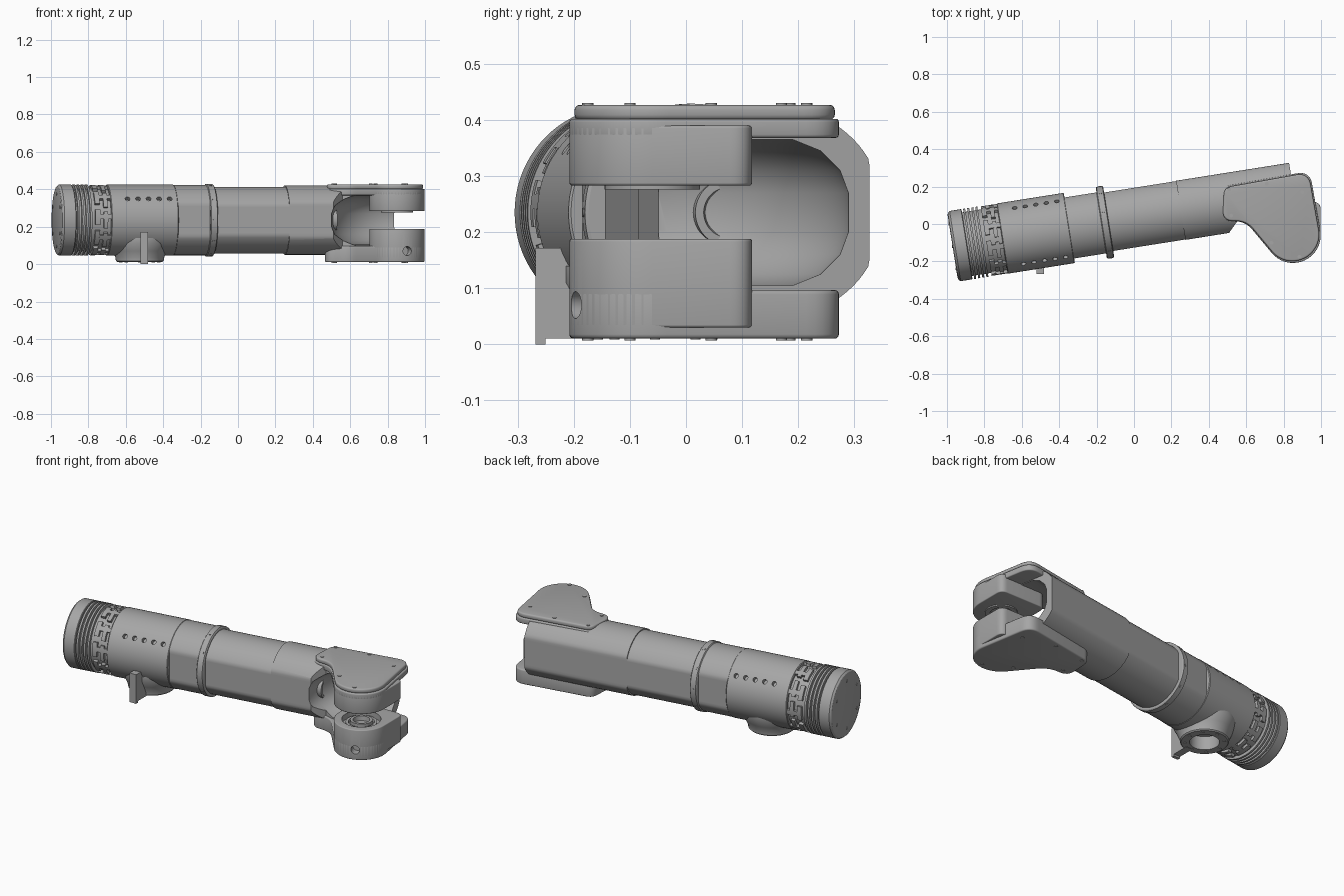
import bpy, bmesh, math
from mathutils import Matrix, Vector

if "Cube" in bpy.data.objects:
    bpy.data.objects.remove(bpy.data.objects["Cube"])

metal = bpy.data.materials.new("satin grey metal")
metal.use_nodes = True
GREY = (0.38, 0.38, 0.38, 1)
metal.diffuse_color = GREY
metal.node_tree.nodes["Principled BSDF"].inputs["Base Color"].default_value = GREY

# Arm frame: local x runs along the tube, y across it, z up
ARM = Matrix.Translation((-0.97, -0.12, 0.235)) @ Matrix.Rotation(math.radians(9), 4, 'Z')
ALONG = Matrix.Rotation(math.pi / 2, 4, 'Y')
AXIS = ARM @ ALONG
JOINT = Vector((0.85, -0.06, 0))


def activate(ob):
    bpy.ops.object.select_all(action='DESELECT')
    ob.select_set(True)
    bpy.context.view_layer.objects.active = ob


def finish(name, bm, bevel=0.0):
    bmesh.ops.remove_doubles(bm, verts=bm.verts, dist=1e-6)
    bmesh.ops.recalc_face_normals(bm, faces=bm.faces)
    mesh = bpy.data.meshes.new(name)
    bm.to_mesh(mesh)
    bm.free()
    mesh.materials.append(metal)
    ob = bpy.data.objects.new(name, mesh)
    bpy.context.collection.objects.link(ob)
    activate(ob)
    if bevel:
        mod = ob.modifiers.new("bevel", 'BEVEL')
        mod.width, mod.segments = bevel, 3
        mod.limit_method, mod.angle_limit = 'ANGLE', math.radians(50)
        bpy.ops.object.modifier_apply(modifier=mod.name)
    bpy.ops.object.shade_smooth_by_angle(angle=math.radians(32))
    return ob


def lathe(name, profile, matrix, flat=None, steps=80):
    """Revolve (height, radius) points about local z; flat clamps the sides."""
    bm = bmesh.new()
    rings = []
    for h, r in profile:
        ring = []
        for i in range(steps):
            a = 2 * math.pi * i / steps
            y = r * math.sin(a)
            if flat:
                y = max(-flat, min(flat, y))
            ring.append(bm.verts.new(matrix @ Vector((r * math.cos(a), y, h))))
        rings.append(ring)
    for p, q in zip(rings, rings[1:]):
        for i in range(steps):
            j = (i + 1) % steps
            bm.faces.new((p[i], p[j], q[j], q[i]))
    bm.faces.new(rings[0])
    bm.faces.new(rings[-1])
    return finish(name, bm)


def rod(name, r, h0, h1, matrix, steps=20):
    return lathe(name, [(h0, r), (h1, r)], matrix, steps=steps)


def prism(name, pts, z0, z1, bevel=0.0, matrix=Matrix()):
    bm = bmesh.new()
    low = [bm.verts.new(matrix @ Vector((p[0], p[1], z0))) for p in pts]
    top = [bm.verts.new(matrix @ Vector((p[0], p[1], z1))) for p in pts]
    bm.faces.new(low)
    bm.faces.new(top)
    for i in range(len(pts)):
        j = (i + 1) % len(pts)
        bm.faces.new((low[i], low[j], top[j], top[i]))
    return finish(name, bm, bevel)


def soften(a, p, b, s):
    """Round the corner p between a and b with setback s."""
    a, p, b = Vector(a), Vector(p), Vector(b)
    u, v = p + (a - p).normalized() * s, p + (b - p).normalized() * s
    return [u.lerp(p, t / 8).lerp(p.lerp(v, t / 8), t / 8) for t in range(9)]


def arc(r, start, end, n=28):
    return [Vector((JOINT.x + r * math.cos(math.radians(start + (end - start) * i / n)),
                    JOINT.y + r * math.sin(math.radians(start + (end - start) * i / n))))
            for i in range(n + 1)]


def cut(ob, *cutters):
    for c in cutters:
        activate(ob)
        mod = ob.modifiers.new("cut", 'BOOLEAN')
        mod.operation, mod.solver, mod.object = 'DIFFERENCE', 'EXACT', c
        bpy.ops.object.modifier_apply(modifier=mod.name)
    bpy.ops.object.shade_smooth_by_angle(angle=math.radians(32))


def discard(*obs):
    for o in obs:
        bpy.data.objects.remove(o)


# Rear cap with rounded rim, then the finned and slotted neck
lathe("end_cap", [(0, 0.17), (0.004, 0.182), (0.014, 0.19), (0.075, 0.19), (0.078, 0.187)], AXIS)
rod("neck_core", 0.172, 0.07, 0.3, AXIS, 80)
for i in range(4):
    rod("cooling_fin", 0.19, 0.087 + i * 0.022, 0.098 + i * 0.022, AXIS, 80)
for i in range(6):
    a = math.radians(60 * i + 30)
    screw = ARM @ Matrix.Translation((0, 0.14 * math.cos(a), 0.14 * math.sin(a))) @ ALONG
    rod("cap_screw", 0.008, -0.003, 0.01, screw)


def ring_block(name, u0, u1, a0, a1, r0=0.16, r1=0.188):
    angles = [math.radians(a0 + (a1 - a0) * i / 8) for i in range(9)]
    pts = [(r1 * math.cos(a), r1 * math.sin(a)) for a in angles]
    pts += [(r0 * math.cos(a), r0 * math.sin(a)) for a in reversed(angles)]
    prism(name, pts, u0, u1, 0, AXIS)


for i in range(10):
    ring_block("neck_segment", 0.182, 0.208, 36 * i, 36 * i + 26)
    ring_block("neck_finger", 0.205, 0.285, 36 * i + 8, 36 * i + 16)
    ring_block("neck_clamp", 0.228, 0.25, 36 * i + 4, 36 * i + 32)

# Motor sleeve with a row of vent holes on both upper sides
sleeve = lathe("motor_sleeve", [(0.268, 0.186), (0.272, 0.19), (0.628, 0.19), (0.632, 0.186)], AXIS)
for side in (1, -1):
    for i in range(5):
        m = ARM @ Matrix.Translation((0.36 + 0.057 * i, 0, 0)) \
            @ Matrix.Rotation(side * math.radians(-53), 4, 'X')
        vent = rod("vent_cutter", 0.013, 0.165, 0.25, m)
        cut(sleeve, vent)
        discard(vent)

# Flat-sided tube, collar and screws
lathe("mid_tube", [(0.62, 0.188), (0.82, 0.188)], AXIS, 0.165)
lathe("front_tube", [(0.82, 0.178), (1.26, 0.178)], AXIS, 0.158)
lathe("collar", [(0.805, 0.188), (0.809, 0.194), (0.841, 0.194), (0.845, 0.188)], AXIS)
for i in range(10):
    m = ARM @ Matrix.Translation((0.825, 0, 0)) @ Matrix.Rotation(math.radians(36 * i + 18), 4, 'X')
    rod("collar_screw", 0.008, 0.18, 0.196, m)

# Mounting boss under the sleeve, with an open bore and flange screws
BOSS = Matrix.Translation((-0.525, -0.055, 0))
boss = lathe("mount_boss", [(0.012, 0.122), (0.018, 0.128), (0.035, 0.13), (0.07, 0.145),
                            (0.11, 0.165), (0.14, 0.165)], BOSS)
bore = rod("bore_cutter", 0.078, -0.05, 0.09, BOSS, 48)
cut(boss, bore)
cut(sleeve, bore)
discard(bore)
for i in range(8):
    a = math.radians(45 * i)
    rod("boss_screw", 0.009, 0.009, 0.03,
        BOSS @ Matrix.Translation((0.102 * math.cos(a), 0.102 * math.sin(a), 0)))

# Locating tab in front of the boss
prism("locating_tab", [(-0.522, -0.268), (-0.48, -0.268), (-0.48, -0.15), (-0.522, -0.15)], 0.01, 0.172)
prism("tab_lip", [(-0.522, -0.268), (-0.48, -0.268), (-0.48, -0.25), (-0.522, -0.25)], 0, 0.172)

# Elbow housing, hollowed around the joint
housing = lathe("elbow_housing", [(1.235, 0.185), (1.847, 0.185)], AXIS, 0.16)
hollow = lathe("hollow_cutter", [(0.105, 0.25), (0.125, 0.3), (0.16, 0.335), (0.2, 0.35),
                                 (0.27, 0.35), (0.31, 0.335), (0.345, 0.3), (0.365, 0.25)],
               Matrix.Translation(JOINT))
relief = prism("relief_cutter", [(0.51, -0.3), (0.51, -0.045), (0.56, 0.025), (0.62, 0.01),
                                 (0.75, -0.17), (0.75, -0.3)], -0.1, 0.6)
cut(housing, hollow, relief)
discard(hollow, relief)
lathe("cable_port", [(1.4, 0.06), (1.505, 0.06), (1.505, 0.045), (1.49, 0.04)],
      ARM @ Matrix.Translation((0, -0.04, 0)) @ ALONG, steps=48)

# Fork outline shared by both cheeks
tip = arc(0.148, -140, 10)
A, B, C, E = (0.462, 0.015), (0.472, 0.2), (0.94, 0.283), (0.595, 0.015)
outline = tip + soften(tip[-1], C, B, 0.07) + soften(C, B, A, 0.04) \
    + soften(B, A, E, 0.06) + soften(A, E, tip[0], 0.06)
mid = Vector((0.76, 0.06))
inset = [mid + (p - mid) * 0.965 for p in outline]
half = arc(0.148, -180, 0)
P, Q = (JOINT.x + 0.148, 0.118), (JOINT.x - 0.148, 0.118)
pad = half + soften(half[-1], P, Q, 0.04) + soften(P, Q, half[0], 0.04)

prism("upper_cheek", outline, 0.368, 0.402, 0.006)
prism("upper_cover", inset, 0.4, 0.427, 0.009)
prism("upper_pad", pad, 0.283, 0.39, 0.005)
lower_cheek = prism("lower_cheek", outline, 0.01, 0.097, 0.008)
lower_pad = prism("lower_pad", pad, 0.03, 0.188, 0.005)

# Side bore and bearing seat in the lower cheek
side = Matrix.Translation((JOINT.x, JOINT.y, 0.07)) @ Matrix.Rotation(math.radians(-68), 4, 'Z') @ ALONG
side_bore = rod("side_bore_cutter", 0.024, 0.1, 0.2, side, 32)
seat = rod("seat_cutter", 0.105, 0.155, 0.25, Matrix.Translation(JOINT), 64)
cut(lower_cheek, side_bore)
cut(lower_pad, side_bore, seat)
discard(side_bore, seat)
for r, h in ((0.085, 0.172), (0.06, 0.184)):
    lathe("bearing_ring", [(0.15, r), (h, r), (h, r - 0.015), (0.158, r - 0.018)],
          Matrix.Translation(JOINT), steps=64)
lathe("upper_bearing_ring", [(0.3, 0.085), (0.276, 0.085), (0.276, 0.06), (0.282, 0.055)],
      Matrix.Translation(JOINT), steps=64)

# Cover screws on both outer faces
for x, y in ((0.51, 0.185), (0.71, 0.215), (0.9, 0.17), (0.885, -0.175), (0.735, -0.1), (0.52, 0.045)):
    m = Matrix.Translation((x, y, 0))
    rod("cover_screw", 0.01, 0.42, 0.43, m)
    rod("base_screw", 0.01, 0.007, 0.02, m)
